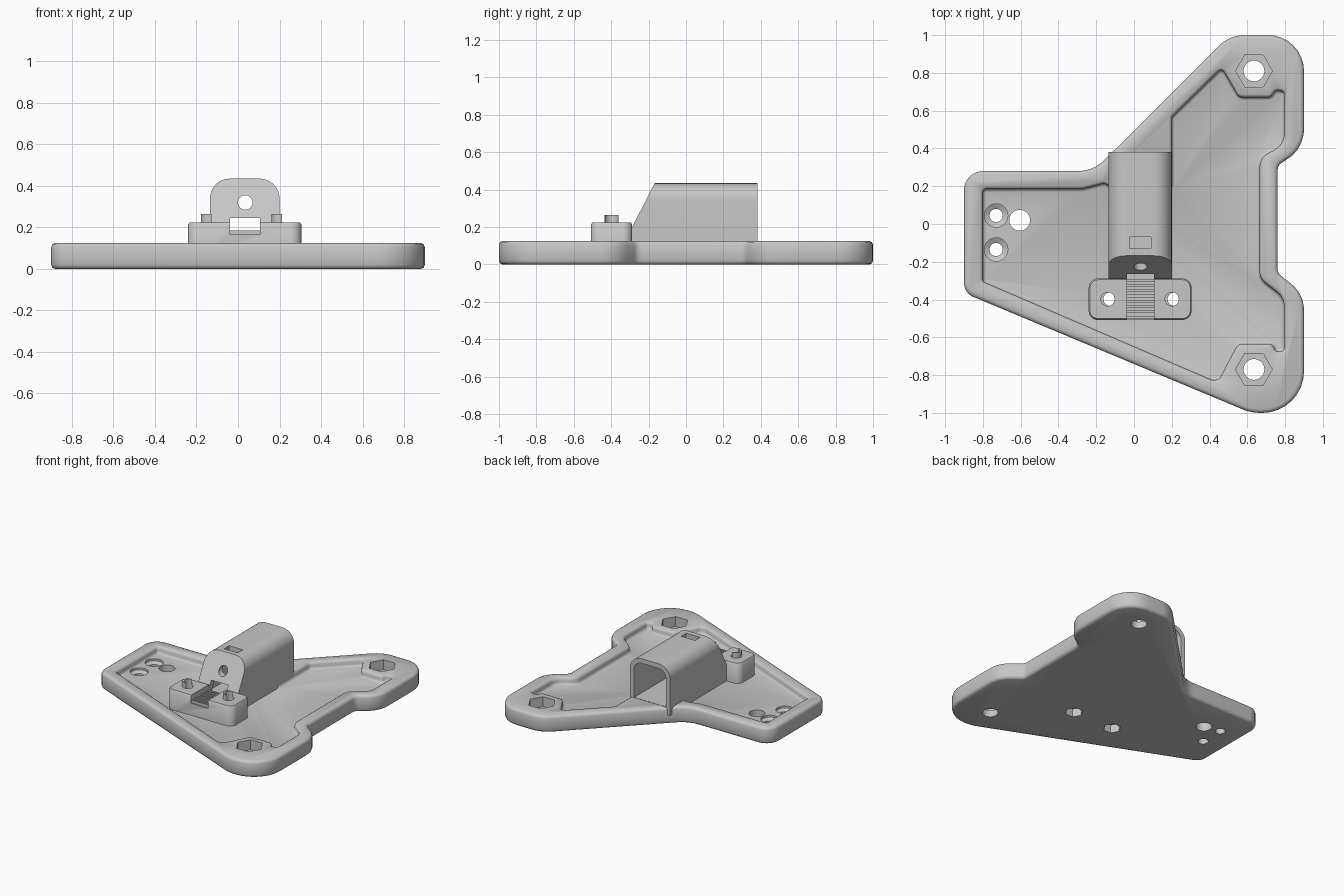
import bpy, bmesh, math
from mathutils import Vector

cube = bpy.data.objects.get("Cube")
if cube:
    bpy.data.objects.remove(cube, do_unlink=True)

grey = bpy.data.materials.new("plain grey")
grey.use_nodes = True
grey.diffuse_color = (0.57, 0.57, 0.57, 1)
grey.node_tree.nodes["Principled BSDF"].inputs["Base Color"].default_value = grey.diffuse_color


def rounded(corners, steps=8):
    """Closed outline from (x, y, radius) corners."""
    out = []
    for i, (x, y, r) in enumerate(corners):
        p = Vector((x, y))
        a = (Vector(corners[i - 1][:2]) - p).normalized()
        b = (Vector(corners[(i + 1) % len(corners)][:2]) - p).normalized()
        if r == 0:
            out.append(p)
            continue
        half = a.angle(b) / 2
        centre = p + (a + b).normalized() * r / math.sin(half)
        start = p + a * r / math.tan(half) - centre
        end = p + b * r / math.tan(half) - centre
        turn = math.atan2(start.x * end.y - start.y * end.x, start.dot(end))
        for k in range(steps + 1):
            t = turn * k / steps
            c, s = math.cos(t), math.sin(t)
            out.append(centre + Vector((start.x * c - start.y * s, start.x * s + start.y * c)))
    return out


def circle(x, y, r, n=32):
    return [Vector((x + r * math.cos(k * math.tau / n), y + r * math.sin(k * math.tau / n)))
            for k in range(n)]


def box(x0, x1, y0, y1, r=0):
    return rounded([(x0, y0, r), (x1, y0, r), (x1, y1, r), (x0, y1, r)])


def offset(pts, d):
    """Move an outline outward by d with mitred corners."""
    area = sum(p.x * q.y - p.y * q.x for p, q in zip(pts, pts[1:] + pts[:1]))
    d = math.copysign(d, d * area)
    out = []
    for i, p in enumerate(pts):
        e = (p - pts[i - 1]).normalized()
        f = (pts[(i + 1) % len(pts)] - p).normalized()
        n = Vector((e.y + f.y, -e.x - f.x)).normalized()
        out.append(p + n * d / max(0.4, n.dot(Vector((e.y, -e.x)))))
    return out


def loft(name, pts, profile, along_y=False):
    """Stack the outline through (offset, level) pairs and cap the ends."""
    bm = bmesh.new()
    rings = []
    for d, w in profile:
        ring = offset(pts, d) if d else pts
        rings.append([bm.verts.new((p.x, w, p.y) if along_y else (p.x, p.y, w)) for p in ring])
    for lo, hi in zip(rings, rings[1:]):
        for i in range(len(pts)):
            bm.faces.new((lo[i - 1], lo[i], hi[i], hi[i - 1]))
    bm.faces.new(rings[0])
    bm.faces.new(rings[-1])
    bmesh.ops.recalc_face_normals(bm, faces=bm.faces)
    mesh = bpy.data.meshes.new(name)
    bm.to_mesh(mesh)
    bm.free()
    obj = bpy.data.objects.new(name, mesh)
    bpy.context.collection.objects.link(obj)
    mesh.materials.append(grey)
    return obj


def prism(pts, lo, hi, along_y=False):
    return loft("cutter", pts, [(0, lo), (0, hi)], along_y)


def cut(targets, cutter):
    """Subtract the cutter from each target, then discard it."""
    for obj in targets:
        bpy.context.view_layer.objects.active = obj
        mod = obj.modifiers.new("cut", "BOOLEAN")
        mod.operation, mod.solver, mod.object = "DIFFERENCE", "EXACT", cutter
        mod.use_self = True
        bpy.ops.object.modifier_apply(modifier=mod.name)
    bpy.data.objects.remove(cutter, do_unlink=True)


def slope_front(obj, y):
    """Slice the front off with the sloping plane through (y, z = 0.225)."""
    bm = bmesh.new()
    bm.from_mesh(obj.data)
    bmesh.ops.bisect_plane(bm, geom=bm.verts[:] + bm.edges[:] + bm.faces[:],
                           plane_co=(0, y, 0.225), plane_no=(0, -1, 0.51), clear_outer=True)
    bmesh.ops.holes_fill(bm, edges=[e for e in bm.edges if e.is_boundary])
    bmesh.ops.recalc_face_normals(bm, faces=bm.faces)
    bm.to_mesh(obj.data)
    bm.free()


TOP, FLOOR = 0.125, 0.075

# Base plate with softened edges
plate = loft("base_plate", rounded([
    (-0.9, 0.28, 0.1), (-0.215, 0.28, 0.2), (0.505, 1, 0.2), (0.9, 1, 0.19),
    (0.9, 0.4, 0.19), (0.76, 0.31, 0.05), (0.76, -0.26, 0.05), (0.9, -0.37, 0.18),
    (0.9, -1, 0.22), (0.62, -1, 0.26), (-0.9, -0.365, 0.08)]),
    [(-0.02, 0), (-0.006, 0.006), (0, 0.02), (0, 0.105), (-0.006, 0.119), (-0.02, TOP)])

# Shallow pocket inside the rim
cut([plate], loft("cutter", rounded([
    (-0.8, 0.185, 0.02), (-0.27, 0.185, 0.2), (-0.16, 0.215, 0.03), (-0.1, 0.19, 0.02),
    (0.2, 0.19, 0.02), (0.2, 0.565, 0.02), (0.465, 0.825, 0.02), (0.555, 0.67, 0.04),
    (0.725, 0.67, 0.03), (0.75, 0.71, 0.025), (0.795, 0.7, 0.02), (0.795, 0.42, 0.1),
    (0.665, 0.35, 0.08), (0.665, -0.29, 0.08), (0.795, -0.39, 0.1), (0.795, -0.67, 0.02),
    (0.755, -0.68, 0.025), (0.73, -0.635, 0.03), (0.55, -0.635, 0.04), (0.45, -0.825, 0.03),
    (0.41, -0.825, 0.03), (-0.8, -0.305, 0.02)], 5),
    [(-0.015, FLOOR), (-0.005, 0.079), (0, 0.09), (0, 0.108), (0.005, 0.119), (0.015, TOP),
     (0.015, 0.2)]))

# Corner holes with hexagonal nut seats
for y in (0.81, -0.77):
    cut([plate], prism(circle(0.635, y, 0.097, 6), 0.05, 0.2))
    cut([plate], prism(circle(0.635, y, 0.055), -0.1, 0.2))

# Holes at the narrow end, two of them countersunk
cut([plate], prism(circle(-0.605, 0.02, 0.055), -0.1, 0.2))
for y in (0.045, -0.135):
    cut([plate], loft("cutter", circle(-0.73, y, 0.035),
                      [(0, -0.1), (0, 0.045), (0.027, 0.06), (0.027, 0.1)]))

# Clamp block
block = loft("clamp_block", box(-0.24, 0.305, -0.508, -0.288, 0.05),
             [(0, 0.06), (0, 0.215), (-0.007, 0.224)])

# Hollow tunnel housing with a sloping front
def arch(x0, x1, z0, z1, r):
    return rounded([(x0, z0, 0), (x1, z0, 0), (x1, z1, r), (x0, z1, r)])

housing = loft("tunnel_housing", arch(-0.135, 0.2, 0.07, 0.435, 0.095),
               [(0, -0.4), (0, 0.382)], True)
slope_front(housing, -0.275)
inside = prism(arch(-0.1, 0.165, TOP + 0.002, 0.4, 0.06), -0.4, 0.5, True)
slope_front(inside, -0.23)
cut([housing], inside)
cut([housing], prism(circle(0.035, 0.32, 0.035), -0.5, 0, True))
cut([housing], prism(box(-0.025, 0.09, -0.13, -0.07), 0.3, 0.6))

# Strap channel through block and housing front, with ridges across it
cut([block, housing], prism(box(-0.038, 0.105, 0.165, 0.246), -0.6, -0.15, True))
for k in range(8):
    y = -0.5 + k * 0.028
    loft("channel_ridge", box(-0.038, 0.105, y, y + 0.014), [(0, 0.16), (0, 0.185)])

# Bolt holes, hexagonal seats underneath and crescent pegs
for x in (-0.14, 0.2):
    y = -0.398
    cut([plate, block], prism(circle(x, y, 0.037), -0.1, 0.4))
    cut([plate, block], prism(circle(x, y, 0.062, 6), -0.1, 0.062))
    peg = loft("crescent_peg", circle(x, y, 0.038), [(0, 0.1), (0, 0.265)])
    cut([peg], prism(circle(x + 0.014, y, 0.036), 0, 0.4))

# Smooth curves, crisp edges
bpy.ops.object.select_all(action="DESELECT")
for obj in bpy.context.scene.objects:
    if obj.type == "MESH" and grey.name in obj.data.materials:
        obj.select_set(True)
        bpy.context.view_layer.objects.active = obj
bpy.ops.object.shade_smooth_by_angle(angle=math.radians(48))
